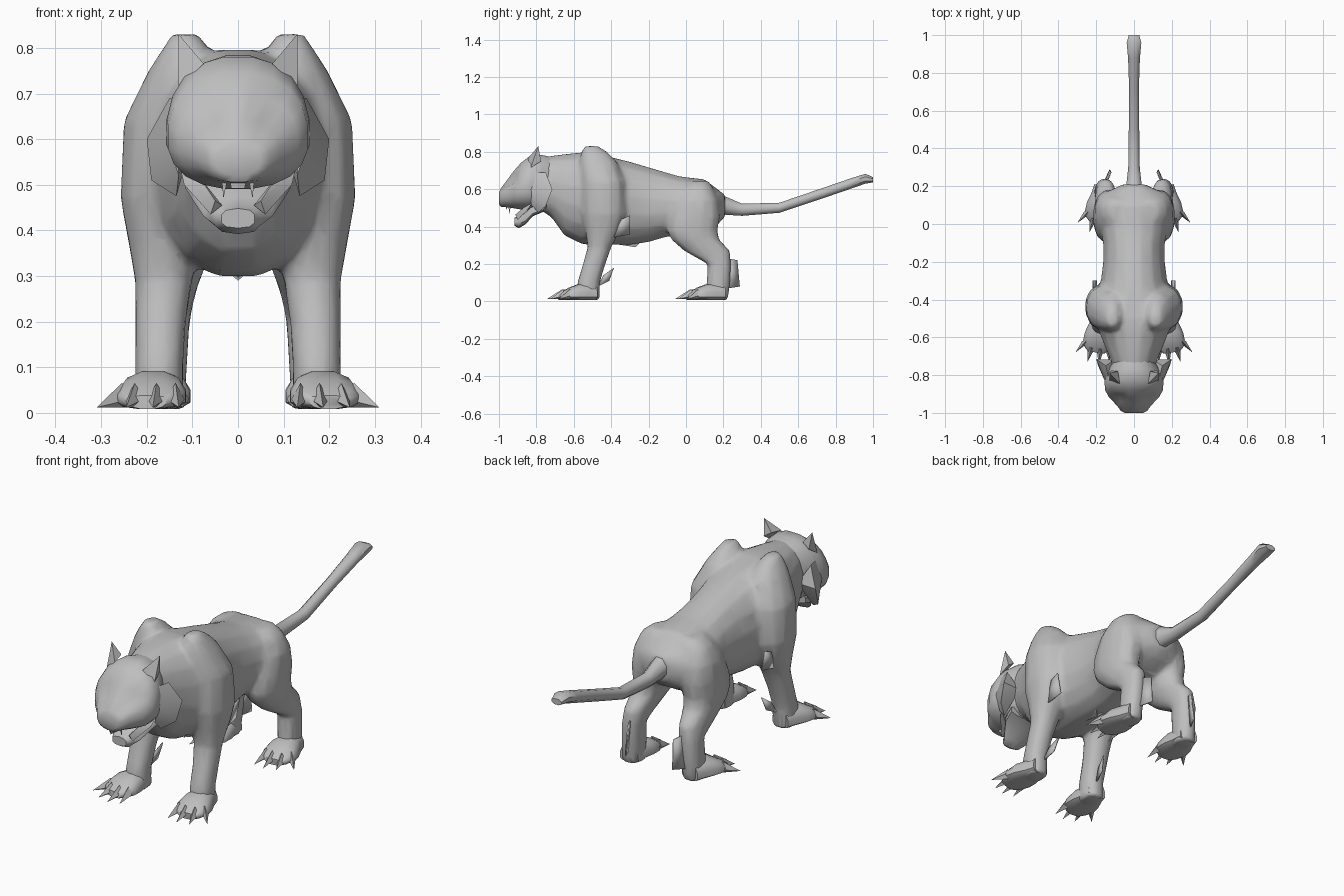
import bpy, bmesh, math
from mathutils import Vector

fur = bpy.data.materials.new("grey_fur")
fur.diffuse_color = (0.52, 0.52, 0.52, 1)


def finish(name, bm, mirror=False, angle=50):
    bmesh.ops.recalc_face_normals(bm, faces=bm.faces)
    me = bpy.data.meshes.new(name)
    bm.to_mesh(me)
    bm.free()
    me.materials.append(fur)
    ob = bpy.data.objects.new(name, me)
    bpy.context.collection.objects.link(ob)
    bpy.ops.object.select_all(action='DESELECT')
    ob.select_set(True)
    bpy.context.view_layer.objects.active = ob
    bpy.ops.object.shade_smooth_by_angle(angle=math.radians(angle))
    if mirror:
        ob.modifiers.new("mirror", 'MIRROR').use_mirror_merge = False
    return ob


def loft(name, rings, axis, sides=14, power=2.0, mirror=False, tweak=None, angle=50):
    """rings: (position, centre x, half width, centre b, extent b+, extent b-)"""
    bm = bmesh.new()
    loops = []
    for p, cx, rx, cb, up, dn in rings:
        loop = []
        for i in range(sides):
            t = 2 * math.pi * (i + 0.5) / sides
            c, s = math.cos(t), math.sin(t)
            c = math.copysign(abs(c) ** (2 / power), c)
            s = math.copysign(abs(s) ** (2 / power), s)
            b = cb + s * (up if s > 0 else dn)
            co = (cx + rx * c, p, b) if axis == 'y' else (cx + rx * c, b, p)
            loop.append(bm.verts.new(tweak(Vector(co)) if tweak else co))
        loops.append(loop)
    for a, b in zip(loops, loops[1:]):
        for i in range(sides):
            j = (i + 1) % sides
            bm.faces.new((a[i], a[j], b[j], b[i]))
    bm.faces.new(loops[0])
    bm.faces.new(loops[-1])
    return finish(name, bm, mirror, angle)


def span(rows):
    """(y, top, widest, bottom, half width) rows to centred rings"""
    return [(y, 0, w, m, t - m, m - b) for y, t, m, b, w in rows]


def hull(name, pts):
    bm = bmesh.new()
    bmesh.ops.convex_hull(bm, input=[bm.verts.new(p) for p in pts])
    return finish(name, bm, True, 30)


def plate(name, pts):
    bm = bmesh.new()
    bm.faces.new([bm.verts.new(p) for p in pts])
    ob = finish(name, bm, True, 30)
    ob.modifiers.new("thickness", 'SOLIDIFY').thickness = 0.006


# Torso with neck
torso = loft("torso", span([
    (-.80, .765, .62, .50, .10), (-.72, .78, .60, .45, .125),
    (-.65, .79, .58, .35, .155), (-.56, .80, .56, .305, .19),
    (-.50, .80, .55, .295, .205), (-.40, .775, .53, .30, .205),
    (-.30, .75, .51, .30, .178), (-.20, .72, .50, .315, .165),
    (-.10, .69, .50, .345, .165), (-.03, .67, .50, .345, .178),
    (.10, .655, .50, .37, .195), (.17, .60, .50, .41, .145),
    (.21, .57, .51, .455, .06)]), 'y', 16, 2.15)

# Legs, tapering into shoulder blades and hips
front = loft("front_leg", [
    (.83, .115, .03, -.51, .04, .03), (.80, .115, .05, -.50, .08, .06),
    (.75, .12, .078, -.48, .11, .09), (.64, .145, .108, -.445, .12, .12),
    (.47, .165, .095, -.435, .115, .125), (.38, .165, .078, -.445, .095, .095),
    (.29, .163, .064, -.46, .062, .067), (.20, .17, .057, -.49, .06, .062),
    (.10, .173, .054, -.52, .06, .062), (.008, .173, .054, -.525, .065, .06)],
    'z', 12, 2.2, True)
hind = loft("hind_leg", [
    (.645, .08, .05, .07, .05, .06), (.61, .095, .08, .07, .075, .09),
    (.54, .118, .09, .06, .115, .12), (.45, .13, .087, .04, .145, .135),
    (.38, .135, .082, .03, .14, .135), (.33, .14, .074, .05, .13, .13),
    (.27, .148, .058, .12, .118, .132), (.20, .155, .05, .18, .062, .064),
    (.10, .16, .049, .17, .067, .062), (.008, .165, .049, .165, .06, .06)],
    'z', 12, 2.2, True)

# Fuse torso and legs into one smooth skin
bpy.context.view_layer.update()
deps = bpy.context.evaluated_depsgraph_get()
bm = bmesh.new()
for ob in (torso, front, hind):
    bm.from_mesh(ob.evaluated_get(deps).to_mesh())
for ob in (torso, front, hind):
    bpy.data.objects.remove(ob)
body = finish("body", bm, angle=180)
fuse = body.modifiers.new("fuse", 'REMESH')
fuse.mode = 'VOXEL'
fuse.voxel_size = 0.012
fuse.use_smooth_shade = True
soft = body.modifiers.new("soften", 'SMOOTH')
soft.factor = 0.5
soft.iterations = 6
body.modifiers.new("simplify", 'DECIMATE').ratio = 0.12

# Tail
loft("tail", span([
    (.14, .595, .52, .44, .08), (.20, .57, .515, .46, .045),
    (.30, .525, .49, .455, .033), (.50, .53, .50, .472, .03),
    (.72, .605, .575, .545, .028), (.88, .66, .63, .60, .034),
    (.96, .685, .655, .628, .042), (1.0, .665, .65, .635, .03)]), 'y', 8)


# Head with shallow eye sockets and a nose bridge
def sockets(v):
    d = (Vector((abs(v.x), v.y, v.z)) - Vector((.075, -.925, .65))).length
    if d < .05:
        v.y += .02
    return v


loft("head", span([
    (-.71, .77, .62, .47, .10), (-.77, .785, .62, .48, .135),
    (-.83, .782, .61, .492, .158), (-.88, .745, .60, .49, .155),
    (-.92, .70, .59, .497, .132), (-.96, .645, .57, .503, .092),
    (-.99, .605, .56, .505, .07), (-1.0, .58, .555, .52, .05)]),
    'y', 20, 2.3, tweak=sockets)

# Lower jaw, lips and teeth
loft("jaw", span([
    (-.76, .54, .50, .48, .12), (-.82, .52, .48, .455, .105),
    (-.86, .475, .445, .41, .078), (-.895, .455, .425, .392, .052),
    (-.918, .448, .425, .405, .038)]), 'y', 10, 2.6)
hull("lip", [(.125, -.82, .53), (.118, -.84, .50), (.09, -.84, .525),
             (.06, -.90, .435), (.05, -.912, .465), (.035, -.895, .455)])
hull("fang", [(.022, -.95, .515), (.036, -.95, .515), (.03, -.935, .515),
              (.032, -.945, .47)])
hull("incisors", [(0, -.965, .515), (.018, -.96, .515), (0, -.95, .515),
                  (.015, -.96, .492), (0, -.962, .492)])

# Ears and cheek ruffs
hull("ear", [(.075, -.845, .765), (.13, -.83, .715), (.122, -.775, .75),
             (.085, -.78, .775), (.13, -.79, .83)])
hull("cheek_ruff", [(.135, -.81, .69), (.155, -.83, .60), (.13, -.83, .52),
                    (.15, -.75, .69), (.20, -.715, .60), (.19, -.75, .51),
                    (.135, -.79, .475), (.10, -.72, .60)])

# Paws with four claws, turned slightly outward
for part, heel_x, heel_y in (("front", .172, -.46), ("hind", .162, .225)):
    def place(x, y, z, ang=math.radians(7), hx=heel_x, hy=heel_y):
        c, s = math.cos(ang), math.sin(ang)
        return Vector((hx + x * c - y * s, hy + x * s + y * c, z))
    paw = [(-.02, .047, .09), (-.07, .058, .095), (-.12, .075, .092),
           (-.165, .08, .075), (-.20, .068, .055), (-.222, .045, .038)]
    loft(part + "_paw", [(y, 0, w, .03, h - .03, .022) for y, w, h in paw], 'y',
         12, 2.5, True, tweak=lambda v: place(v.x, v.y, v.z))
    for k, (bx, by, tx, ty) in enumerate((
            (-.058, -.185, -.075, -.265), (-.018, -.20, -.02, -.285),
            (.03, -.20, .04, -.275), (.062, -.17, .11, -.235))):
        hull(f"{part}_claw_{k + 1}", [
            place(bx - .02, by, .03), place(bx + .02, by, .03),
            place(bx, by, .066), place(bx, by, .012), place(tx, ty, .012)])

# Fur tufts on the limbs
plate("heel_tuft", [(.145, .225, .23), (.125, .275, .22), (.13, .288, .08), (.16, .225, .07)])
plate("elbow_tuft", [(.20, -.40, .34), (.215, -.345, .44), (.215, -.30, .46), (.195, -.30, .36)])
plate("wrist_tuft", [(.165, -.47, .08), (.155, -.44, .14), (.14, -.385, .18), (.15, -.41, .11)])
plate("belly_fold", [(0, -.40, .31), (.08, -.38, .34), (.06, -.22, .34), (0, -.27, .29)])
